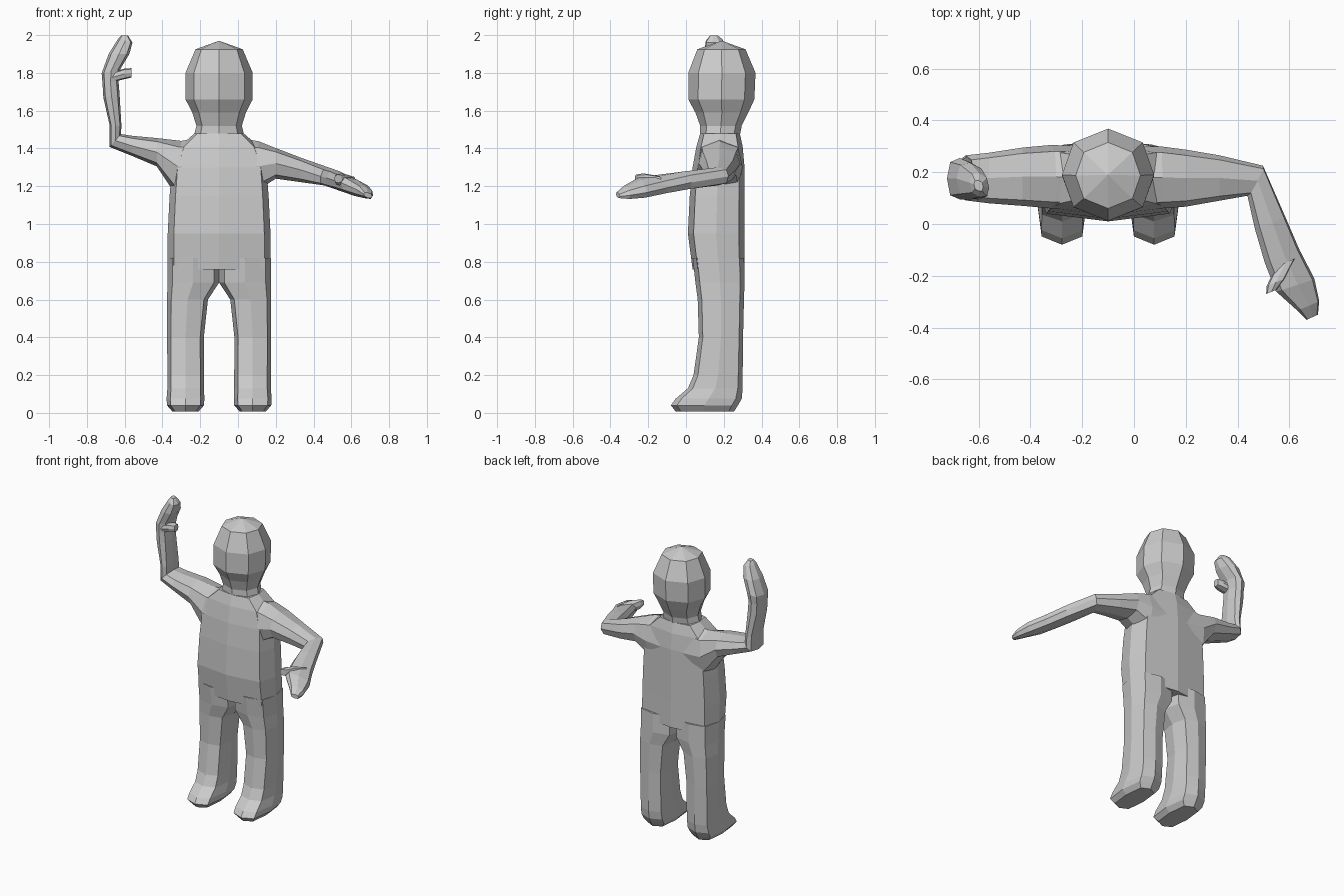
import bpy, bmesh
from mathutils import Vector

CX = -0.1  # centre line of the body


def loft(name, sections, kx=0.8, ky=0.8, x=0.0, mirror=False):
    """Eight-sided skin through sections (centre, half-axis u, half-axis v)."""
    shape = [(1, 0), (kx, ky), (0, 1), (-kx, ky), (-1, 0), (-kx, -ky), (0, -1), (kx, -ky)]
    bm = bmesh.new()
    rings = []
    for c, u, v in sections:
        c, u, v = Vector(c), Vector(u), Vector(v)
        rings.append([bm.verts.new(c + u * a + v * b) for a, b in shape])
    for lo, hi in zip(rings, rings[1:]):
        for i in range(8):
            j = (i + 1) % 8
            bm.faces.new((lo[i], lo[j], hi[j], hi[i]))
    bm.faces.new(rings[0][::-1])
    bm.faces.new(rings[-1])
    bmesh.ops.remove_doubles(bm, verts=bm.verts[:], dist=0.004)
    bmesh.ops.recalc_face_normals(bm, faces=bm.faces[:])
    me = bpy.data.meshes.new(name)
    bm.to_mesh(me)
    bm.free()
    ob = bpy.data.objects.new(name, me)
    ob.location.x = x
    bpy.context.collection.objects.link(ob)
    if mirror:
        ob.modifiers.new("Mirror", 'MIRROR')
    return ob


def level(z, rx, front, back, x=0.0):
    """Horizontal section at height z."""
    return ((x, (front + back) / 2, z), (rx, 0, 0), (0, (back - front) / 2, 0))


def upright(x, z0, z1, front, back, lean=0.0):
    """Section across a sideways arm, from z0 to z1."""
    return ((x, (front + back) / 2, (z0 + z1) / 2), (0, (back - front) / 2, 0),
            (lean, 0, (z1 - z0) / 2))


# Head and neck
loft("head", [level(1.44, .14, .075, .28), level(1.52, .12, .075, .295),
              level(1.59, .142, .05, .33), level(1.66, .178, .012, .362),
              level(1.80, .178, .012, .368), level(1.925, .125, .06, .315),
              level(1.97, .001, .189, .191)], .75, .7, CX)

# Torso
loft("torso", [level(.76, .273, .035, .31), level(.95, .272, .01, .31),
               level(1.15, .262, .02, .31), level(1.30, .25, .035, .31),
               level(1.41, .21, .055, .30), level(1.48, .13, .075, .285)], .88, .8, CX)

# Legs with feet
loft("leg", [level(.008, .07, -.055, .255, .178), level(.04, .098, -.08, .275, .178),
             level(.075, .1, -.055, .295, .178), level(.13, .097, .01, .30, .177),
             level(.20, .097, .04, .30, .177), level(.40, .097, .068, .302, .178),
             level(.60, .108, .062, .307, .167), level(.69, .137, .05, .31, .137),
             level(.82, .137, .035, .308, .137)], .8, .82, CX, True)

# Raised arm: upper arm, then forearm bending up into the hand
loft("raised_arm", [
    upright(-.18, 1.13, 1.46, .055, .30),
    upright(-.32, 1.17, 1.44, .06, .305, .02),
    upright(-.43, 1.305, 1.455, .07, .295),
    upright(-.56, 1.36, 1.467, .08, .275),
    ((-.65, .178, 1.442), (0, .087, 0), (.03, 0, .034)),
    ((-.648, .175, 1.52), (0, .083, 0), (.031, 0, 0)),
    ((-.67, .172, 1.68), (0, .075, 0), (.043, 0, .01)),
    ((-.675, .172, 1.75), (0, .075, 0), (.042, 0, .01)),
    ((-.672, .175, 1.81), (0, .08, 0), (.05, 0, .012)),
    ((-.63, .165, 1.90), (0, .07, 0), (.055, -.01, .0)),
    ((-.597, .15, 1.97), (0, .045, 0), (.038, -.01, -.01)),
    ((-.60, .148, 1.998), (0, .02, 0), (.018, -.005, 0))], .8, .75)
loft("raised_thumb", [
    ((-.67, .14, 1.775), (0, .04, 0), (0, 0, .025)),
    ((-.60, .13, 1.795), (0, .035, 0), (0, 0, .028)),
    ((-.565, .13, 1.80), (0, .022, 0), (0, 0, .025))])

# Bent arm: upper arm lowered to the side, forearm pointing forward
loft("bent_arm", [
    upright(-.03, 1.13, 1.46, .055, .30),
    upright(.10, 1.17, 1.438, .06, .30, .01),
    upright(.20, 1.24, 1.402, .067, .287),
    upright(.33, 1.222, 1.352, .09, .265),
    ((.468, .167, 1.252), (.03, .058, 0), (.01, 0, .048)),
    ((.525, .005, 1.232), (.058, .025, -.012), (.01, 0, .048)),
    ((.572, -.125, 1.212), (.067, .025, -.02), (.01, 0, .044)),
    ((.622, -.235, 1.192), (.074, .025, -.026), (.01, 0, .042)),
    ((.672, -.315, 1.167), (.043, .018, -.015), (.005, 0, .03)),
    ((.688, -.36, 1.152), (.022, .01, -.006), (0, 0, .014))], .8, .75)
loft("bent_thumb", [
    ((.585, -.15, 1.225), (.04, .02, 0), (0, 0, .03)),
    ((.548, -.225, 1.235), (.036, .015, 0), (0, 0, .033)),
    ((.53, -.262, 1.24), (.02, .008, 0), (0, 0, .022))])
